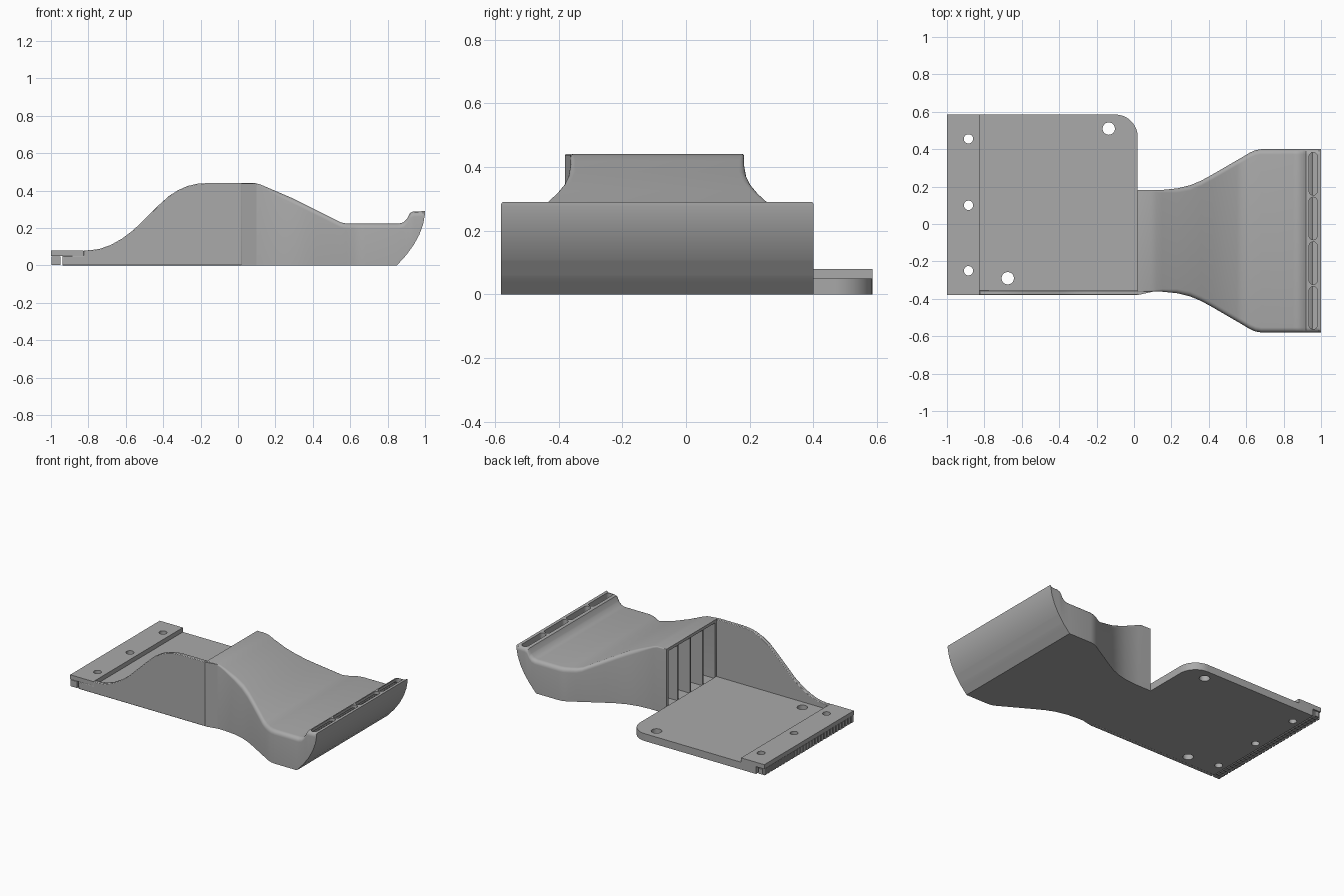
import bpy, bmesh, math
from mathutils import Vector

if "Cube" in bpy.data.objects:
    bpy.data.objects.remove(bpy.data.objects["Cube"])

grey = bpy.data.materials.new("grey plastic")
grey.use_nodes = True
COLOUR = (0.40, 0.40, 0.40, 1)
grey.diffuse_color = COLOUR
grey.node_tree.nodes["Principled BSDF"].inputs["Base Color"].default_value = COLOUR


def finish(name, bm):
    bmesh.ops.recalc_face_normals(bm, faces=bm.faces)
    mesh = bpy.data.meshes.new(name)
    bm.to_mesh(mesh)
    bm.free()
    mesh.materials.append(grey)
    obj = bpy.data.objects.new(name, mesh)
    bpy.context.collection.objects.link(obj)
    return obj


def prism(name, points, direction):
    """Extrude a closed outline of 3D points along a direction."""
    bm = bmesh.new()
    face = bm.faces.new([bm.verts.new(p) for p in points])
    new = bmesh.ops.extrude_face_region(bm, geom=[face])["geom"]
    verts = [g for g in new if isinstance(g, bmesh.types.BMVert)]
    bmesh.ops.translate(bm, verts=verts, vec=direction)
    return finish(name, bm)


def box(name, x, y, z):
    outline = [(x[0], y[0], z[0]), (x[1], y[0], z[0]), (x[1], y[1], z[0]), (x[0], y[1], z[0])]
    return prism(name, outline, (0, 0, z[1] - z[0]))


def arc(cx, cy, r, start, end, steps):
    angles = [math.radians(start + (end - start) * i / steps) for i in range(steps + 1)]
    return [(cx + r * math.cos(a), cy + r * math.sin(a)) for a in angles]


def flat(points, z):
    return [(x, y, z) for x, y in points]


def cut(obj, cutter):
    mod = obj.modifiers.new("cut", "BOOLEAN")
    mod.operation, mod.solver, mod.object = "DIFFERENCE", "EXACT", cutter
    bpy.context.view_layer.objects.active = obj
    bpy.ops.object.modifier_apply(modifier=mod.name)
    bpy.data.objects.remove(cutter)


def drill(obj, x, y, r):
    cut(obj, prism("hole_cutter", flat(arc(x, y, r, 0, 345, 23), -0.1), (0, 0, 0.4)))


def soften(obj, width):
    mod = obj.modifiers.new("soft edges", "BEVEL")
    mod.width, mod.segments, mod.limit_method = width, 2, "ANGLE"


def at(table, x):
    """Read a value from a list of (x, value) pairs."""
    for (x0, v0), (x1, v1) in zip(table, table[1:]):
        if x <= x1:
            t = max(0, (x - x0) / (x1 - x0))
            return v0 + (v1 - v0) * t
    return table[-1][1]


# Duct outline: top height, bottom height and half width along x
MIDDLE = -0.09
TOP = [(0.02, 0.44), (0.09, 0.44), (0.12, 0.432), (0.3, 0.355), (0.55, 0.23), (0.58, 0.223),
       (0.86, 0.223), (0.885, 0.23), (0.905, 0.25), (0.92, 0.28), (0.935, 0.287), (1.0, 0.29)]
BOTTOM = [(0.85, 0.0), (0.9, 0.055), (0.94, 0.11), (0.97, 0.165), (0.99, 0.22), (1.0, 0.275)]
HALF = [(0.02, 0.272), (0.15, 0.272), (0.23, 0.28), (0.3, 0.297), (0.36, 0.322), (0.42, 0.355),
        (0.58, 0.448), (0.62, 0.472), (0.65, 0.485), (0.68, 0.49), (1.0, 0.49)]


def duct_loft(name, start, end, inset, floor):
    """Loft rounded sections along x, inset from the outer skin."""
    xs = sorted({round(x, 3) for t in (TOP, BOTTOM, HALF) for x, _ in t if start < x < end} | {start, end})
    bm = bmesh.new()
    rings = []
    for x in xs:
        top, low, half = at(TOP, x) - inset, at(BOTTOM, x) + floor, at(HALF, x) - inset
        r = min(0.028, (top - low) * 0.45)
        r *= min(1, max(0.15, (x - 0.02) / 0.25))
        right = arc(half - r, top - r, r, 0, 90, 5)
        section = [(half, low)] + right + [(-y, z) for y, z in reversed(right)] + [(-half, low)]
        rings.append([bm.verts.new((x, MIDDLE + y, z)) for y, z in section])
    for a, b in zip(rings, rings[1:]):
        for i in range(len(a)):
            j = (i + 1) % len(a)
            bm.faces.new((a[i], a[j], b[j], b[i]))
    bm.faces.new(rings[0])
    bm.faces.new(rings[-1])
    return finish(name, bm)


# Hollow flared duct with an open inlet
duct = duct_loft("duct", 0.02, 1.0, 0, 0)
cut(duct, duct_loft("cavity_cutter", 0.01, 0.955, 0.02, 0.04))

# Four outlet slots along the raised lip
for i in range(4):
    y = MIDDLE + (i - 1.5) * 0.239
    end, r = 0.092, 0.022
    outline = arc(0.958, y + end, r, 0, 180, 10) + arc(0.958, y - end, r, 180, 360, 10)
    cut(duct, prism("slot_cutter", flat(outline, 0.215), (0, 0, 0.2)))

# Inlet guide vanes
for i in range(3):
    y = MIDDLE + (i - 1) * 0.134
    outline = [(0.025, y, 0.03), (0.2, y, 0.03), (0.2, y, 0.385), (0.1, y, 0.425), (0.025, y, 0.425)]
    prism("inlet_vane", outline, (0, 0.012, 0))

# Base plate with one rounded corner
FRONT, INNER, BACK = -0.38, -0.355, 0.585
outline = [(-0.938, INNER), (0.02, INNER)] + arc(-0.1, BACK - 0.12, 0.12, 0, 90, 12) + [(-0.938, BACK)]
plate = prism("base_plate", flat(outline, 0), (0, 0, 0.05))
drill(plate, -0.135, 0.51, 0.033)
drill(plate, -0.675, -0.29, 0.033)

# Raised mounting bar
bar = box("mounting_bar", (-1, -0.825), (FRONT, BACK), (0.05, 0.08))
for y in (0.455, 0.1, -0.25):
    drill(plate, -0.885, y, 0.025)
    drill(bar, -0.885, y, 0.025)

# Curved side wall
RISE = [(-0.825, 0.08), (-0.79, 0.081), (-0.74, 0.088), (-0.68, 0.109), (-0.62, 0.143), (-0.56, 0.188),
        (-0.42, 0.325), (-0.37, 0.37), (-0.32, 0.402), (-0.27, 0.424), (-0.22, 0.436), (-0.16, 0.44)]
profile = [(0.02, 0.44), (0.02, 0), (-0.938, 0), (-0.938, 0.05), (-0.825, 0.05)] + RISE
wall = prism("side_wall", [(x, FRONT, z) for x, z in profile], (0, INNER - FRONT, 0))
soften(wall, 0.004)

# Blend from the side wall into the duct
blend = [(0.02, FRONT), (0.1, -0.362), (0.02, -0.355)]
prism("wall_blend", flat(blend, 0), (0, 0, 0.438))

# Toothed strip under the mounting bar
box("strip_core", (-0.985, -0.955), (FRONT, BACK), (0.008, 0.044))
TEETH = 30
pitch = (BACK - FRONT) / TEETH
for i in range(TEETH):
    y = FRONT + i * pitch
    box("strip_tooth", (-0.998, -0.948), (y, y + pitch * 0.7), (0.003, 0.047))

# Smooth shading with sharp edges kept
bpy.ops.object.select_all(action="DESELECT")
for obj in bpy.context.collection.objects:
    if obj.type == "MESH" and grey.name in obj.data.materials:
        obj.select_set(True)
        bpy.context.view_layer.objects.active = obj
bpy.ops.object.shade_smooth_by_angle(angle=math.radians(32))
